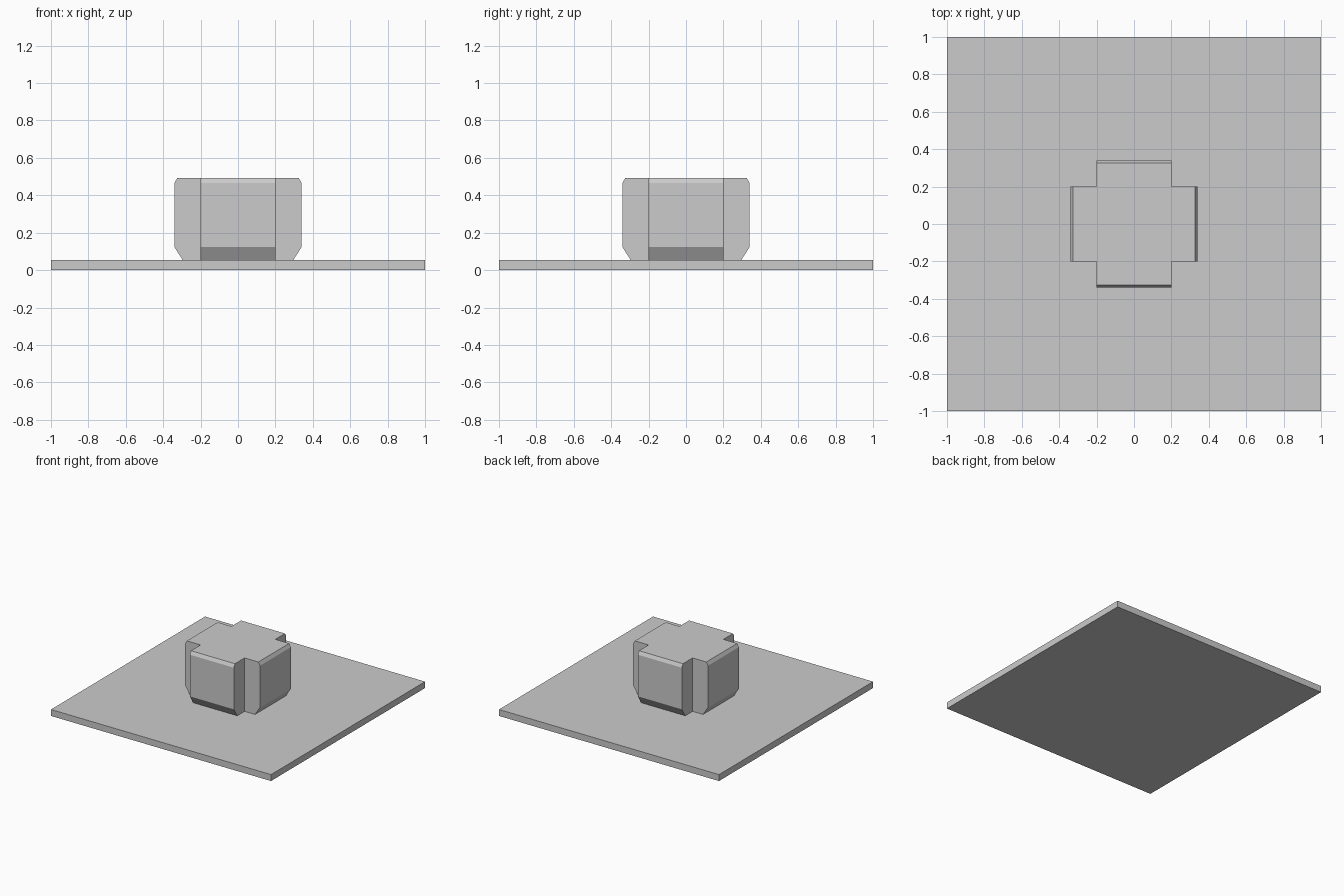
import bpy
import bmesh

cube = bpy.data.objects.get("Cube")
if cube:
    bpy.data.objects.remove(cube, do_unlink=True)

# Single plain grey
grey = bpy.data.materials.new("plain_grey")
grey.use_nodes = True
COLOUR = (0.6, 0.6, 0.6, 1)
grey.diffuse_color = COLOUR
grey.node_tree.nodes["Principled BSDF"].inputs["Base Color"].default_value = COLOUR


def make_loft(name, outlines):
    """Join stacked outlines of (x, y, z) points into a closed flat-sided solid."""
    bm = bmesh.new()
    rings = [[bm.verts.new(p) for p in outline] for outline in outlines]
    for low, high in zip(rings, rings[1:]):
        for i in range(len(low)):
            j = (i + 1) % len(low)
            bm.faces.new((low[i], low[j], high[j], high[i]))
    bm.faces.new(list(reversed(rings[0])))
    bm.faces.new(rings[-1])
    bmesh.ops.recalc_face_normals(bm, faces=bm.faces)
    mesh = bpy.data.meshes.new(name)
    bm.to_mesh(mesh)
    bm.free()
    mesh.materials.append(grey)
    obj = bpy.data.objects.new(name, mesh)
    bpy.context.collection.objects.link(obj)
    return obj


def quarter_turns(points, z):
    """Repeat the points of one quarter four times around the z axis."""
    outline = []
    for _ in range(4):
        outline += [(x, y, z) for x, y in points]
        points = [(-y, x) for x, y in points]
    return outline


BASE_TOP = 0.053
ARM = 0.2  # half width of each arm of the cross

# Square base plate
make_loft("base_plate", [quarter_turns([(1, 1)], z) for z in (0, BASE_TOP)])

# Cross-shaped block, arm ends chamfered at bottom and top
profile = [(0.295, BASE_TOP), (0.34, 0.123), (0.34, 0.465), (0.325, 0.492)]
make_loft("cross_block", [
    quarter_turns([(reach, -ARM), (reach, ARM), (ARM, ARM)], z)
    for reach, z in profile
])
